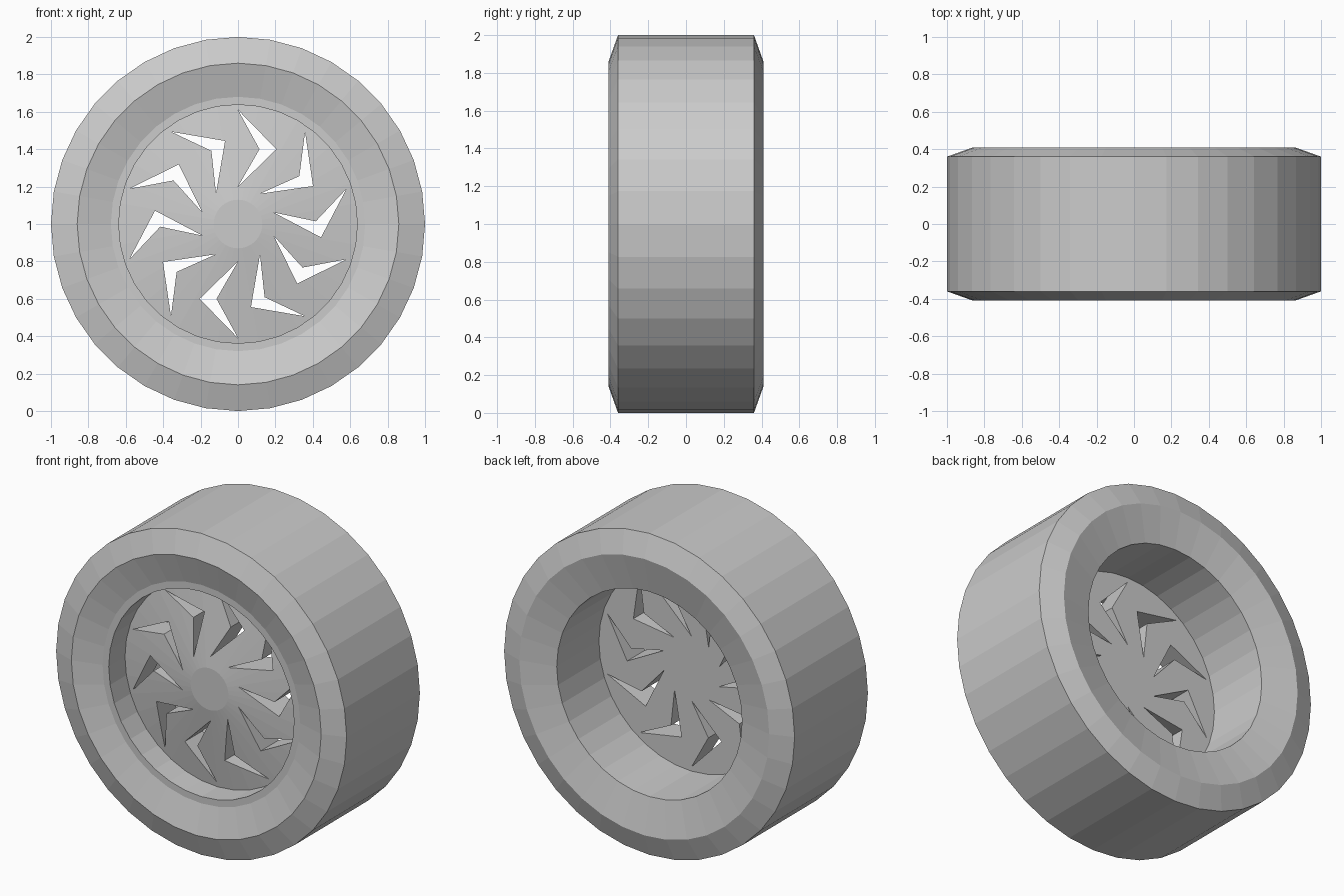
import bpy, bmesh, math
from mathutils import Matrix, Vector

SEGMENTS = 36
SPOKES = 10
AXLE = Vector((0, 0, 1))
RIM = 0.638               # bore radius
FACE_Y, BACK_Y = -0.20, -0.055   # rim edges of the wheel disc

if "Cube" in bpy.data.objects:
    bpy.data.objects.remove(bpy.data.objects["Cube"])

grey = bpy.data.materials.new("plain grey")
grey.use_nodes = True
grey.diffuse_color = (0.6, 0.6, 0.6, 1)
grey.node_tree.nodes["Principled BSDF"].inputs["Base Color"].default_value = grey.diffuse_color


def make_object(name, bm):
    bmesh.ops.remove_doubles(bm, verts=bm.verts, dist=1e-5)
    bmesh.ops.recalc_face_normals(bm, faces=bm.faces)
    mesh = bpy.data.meshes.new(name)
    bm.to_mesh(mesh)
    bm.free()
    mesh.materials.append(grey)
    obj = bpy.data.objects.new(name, mesh)
    bpy.context.collection.objects.link(obj)
    return obj


def lathe(name, profile, capped=False):
    """Turn (radius, y) points around the axle; optionally close both ends."""
    bm = bmesh.new()
    rings = []
    for radius, y in profile:
        ring = []
        for i in range(SEGMENTS):
            a = math.tau * i / SEGMENTS
            ring.append(bm.verts.new(AXLE + Vector((radius * math.cos(a), y, radius * math.sin(a)))))
        rings.append(ring)
    for near, far in zip(rings, rings[1:]):
        for i in range(SEGMENTS):
            j = (i + 1) % SEGMENTS
            bm.faces.new((near[i], near[j], far[j], far[i]))
    if capped:
        bm.faces.new(rings[0])
        bm.faces.new(rings[-1])
    return make_object(name, bm)


# Tyre: front well, lip, bevelled sidewalls, tread, and deep rear bore
lathe("tyre", [(RIM, FACE_Y), (RIM, -0.36), (0.68, -0.36), (0.86, -0.41), (1, -0.36),
               (1, 0.36), (0.86, 0.41), (RIM, 0.36), (RIM, BACK_Y)])

# Wheel disc: shallow cone with a flat hub, flat at the back
disc = lathe("wheel_disc", [(0.13, -0.28), (RIM, FACE_Y), (RIM, BACK_Y)], capped=True)

# Chevron cutters arranged round the hub
bm = bmesh.new()
chevron = [(0, 0.61), (0.205, 0.40), (0, 0.20), (0.115, 0.40)]
for k in range(SPOKES):
    turn = Matrix.Rotation(math.tau * k / SPOKES, 3, 'Y')
    front, back = [[bm.verts.new(AXLE + turn @ Vector((x, y, z))) for x, z in chevron]
                   for y in (-0.5, 0.2)]
    bm.faces.new(front)
    bm.faces.new(back)
    for i in range(len(chevron)):
        j = (i + 1) % len(chevron)
        bm.faces.new((front[i], front[j], back[j], back[i]))
cutter = make_object("chevron_cutter", bm)
cutter.hide_render = True

# Cut the openings and drop the helper
cut = disc.modifiers.new("openings", 'BOOLEAN')
cut.operation = 'DIFFERENCE'
cut.solver = 'EXACT'
cut.object = cutter
bpy.context.view_layer.objects.active = disc
disc.select_set(True)
bpy.ops.object.modifier_apply(modifier=cut.name)
bpy.data.objects.remove(cutter)
